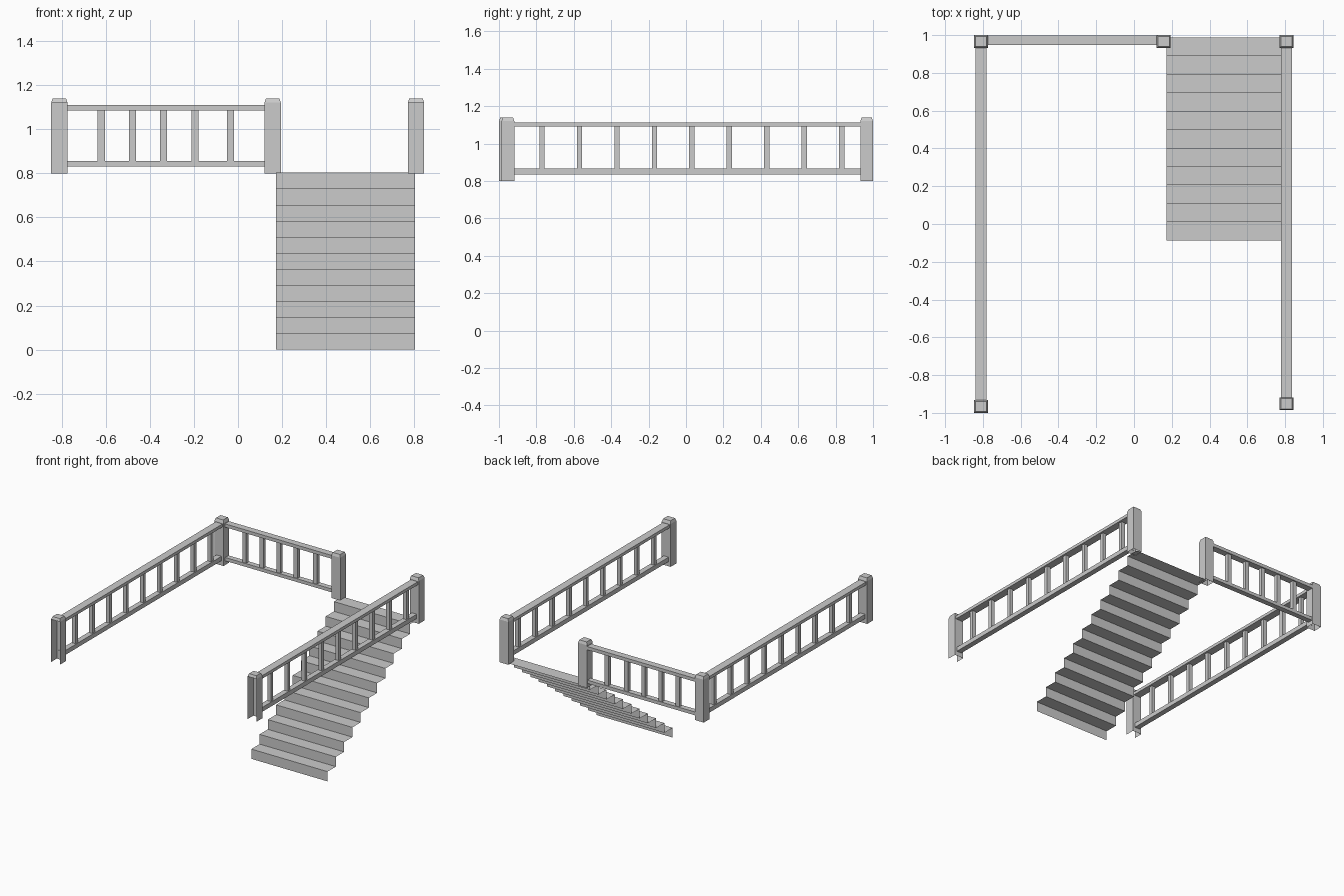
import bpy

if "Cube" in bpy.data.objects:
    bpy.data.objects.remove(bpy.data.objects["Cube"])


def mesh_object(name, verts, faces):
    me = bpy.data.meshes.new(name)
    me.from_pydata(verts, [], faces)
    me.update()
    ob = bpy.data.objects.new(name, me)
    bpy.context.collection.objects.link(ob)
    return ob


def box(name, x0, x1, y0, y1, z0, z1):
    verts = [(x, y, z) for z in (z0, z1)
             for x, y in ((x0, y0), (x1, y0), (x1, y1), (x0, y1))]
    faces = [(3, 2, 1, 0), (4, 5, 6, 7)]
    faces += [(i, (i + 1) % 4, 4 + (i + 1) % 4, 4 + i) for i in range(4)]
    return mesh_object(name, verts, faces)


# Hollow post with a chamfered cap; open underneath, front side optionally open
def post(name, cx, cy, open_front=False):
    hx, hy = 0.037, 0.034
    verts = []
    for z, inset in ((0.8, 0), (1.12, 0), (1.14, 0.007)):
        for sx, sy in ((-1, -1), (1, -1), (1, 1), (-1, 1)):
            verts.append((cx + sx * (hx - inset), cy + sy * (hy - inset), z))
    faces = [(8, 9, 10, 11)]
    for ring in (0, 4):
        for i in range(4):
            if open_front and ring == 0 and i == 0:
                continue
            j = (i + 1) % 4
            faces.append((ring + i, ring + j, ring + 4 + j, ring + 4 + i))
    mesh_object(name, verts, faces)


LEFT, RIGHT, BACK = -0.81, 0.807, 0.966

# Posts
post("post_back_left", LEFT, BACK)
post("post_back_right", RIGHT, BACK)
post("post_stair", 0.157, BACK)
post("post_front_left", LEFT, -0.966, True)
post("post_front_right", RIGHT, -0.952, True)

# Side railings
for side, x, y0 in (("left", LEFT, -0.935), ("right", RIGHT, -0.92)):
    box(f"top_rail_{side}", x - 0.029, x + 0.029, y0, 0.935, 1.09, 1.113)
    box(f"bottom_rail_{side}", x - 0.02, x + 0.02, y0, 0.935, 0.835, 0.868)
    for i in range(9):
        y = -0.77 + i * 0.2003
        box(f"baluster_{side}_{i + 1}", x - 0.014, x + 0.014,
            y - 0.014, y + 0.014, 0.868, 1.09)

# Back railing
yc = 0.973
box("top_rail_back", -0.775, 0.122, yc - 0.025, yc + 0.025, 1.085, 1.11)
box("bottom_rail_back", -0.775, 0.122, yc - 0.02, yc + 0.02, 0.831, 0.856)
for i, x in enumerate((-0.62, -0.478, -0.337, -0.195, -0.034)):
    box(f"baluster_back_{i + 1}", x - 0.016, x + 0.016,
        yc - 0.014, yc + 0.014, 0.856, 1.085)

# Staircase: a folded sheet of risers and treads
steps, rise, run = 11, 0.803 / 11, 1.075 / 11
profile = [(-0.088, 0.0)]
for i in range(steps):
    profile.append((-0.088 + i * run, (i + 1) * rise))
    profile.append((-0.088 + (i + 1) * run, (i + 1) * rise))
stair_verts = [(x, y, z) for y, z in profile for x in (0.172, 0.803)]
stair_faces = [(2 * i, 2 * i + 1, 2 * i + 3, 2 * i + 2)
               for i in range(len(profile) - 1)]
mesh_object("staircase", stair_verts, stair_faces)
